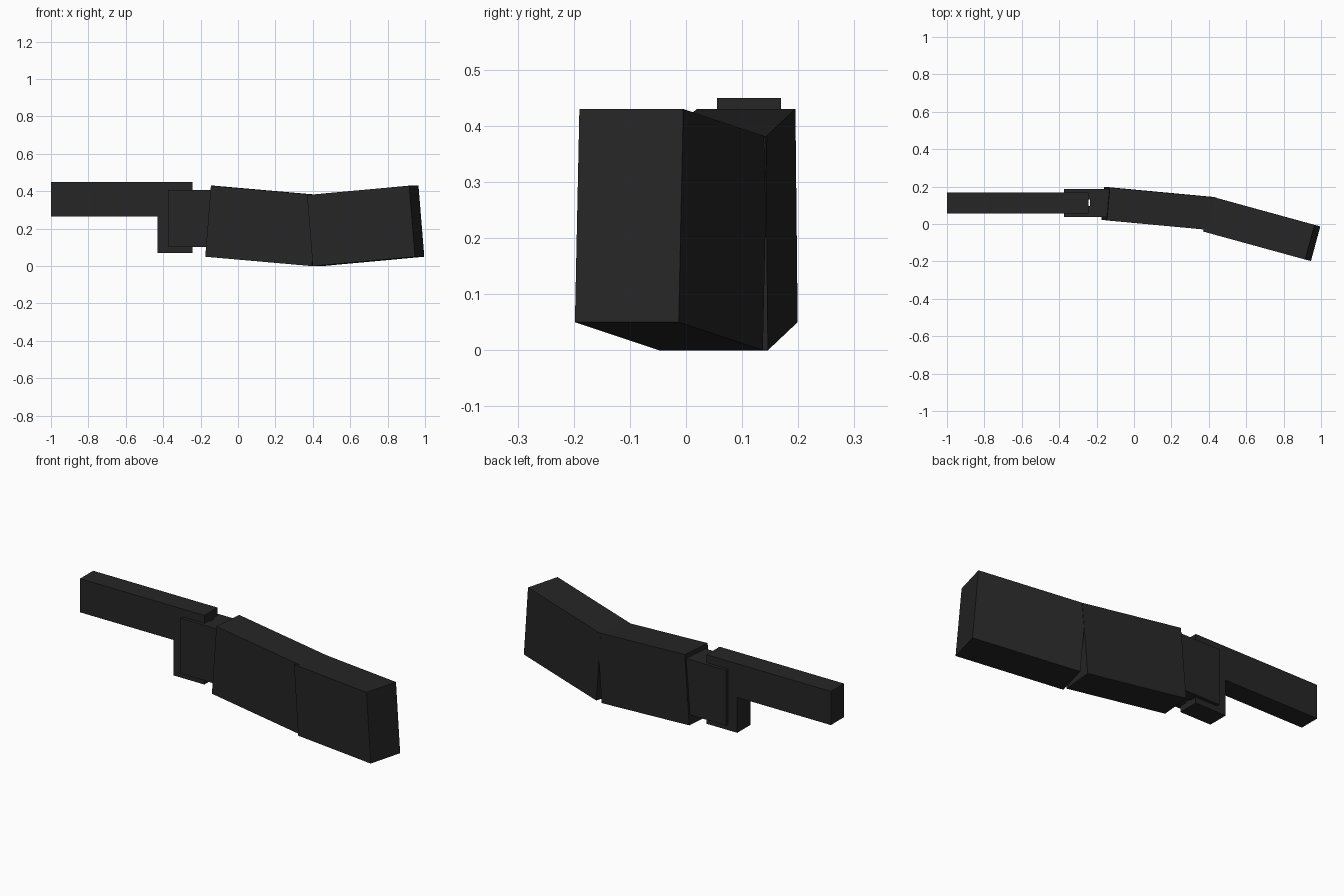
import bpy
import bmesh
from mathutils import Vector

if "Cube" in bpy.data.objects:
    bpy.data.objects.remove(bpy.data.objects["Cube"])

black = bpy.data.materials.new("matte_black")
black.diffuse_color = (0.019, 0.019, 0.019, 1.0)
black.use_nodes = True
black.node_tree.nodes["Principled BSDF"].inputs["Base Color"].default_value = black.diffuse_color


def prism(name, outline, sweep):
    """Extrude a planar outline along the sweep vector into a closed solid."""
    bm = bmesh.new()
    base = bm.faces.new([bm.verts.new(p) for p in outline])
    top = bmesh.ops.extrude_face_region(bm, geom=[base], use_keep_orig=True)
    moved = [g for g in top["geom"] if isinstance(g, bmesh.types.BMVert)]
    bmesh.ops.translate(bm, verts=moved, vec=sweep)
    bmesh.ops.recalc_face_normals(bm, faces=bm.faces)
    mesh = bpy.data.meshes.new(name)
    bm.to_mesh(mesh)
    bm.free()
    mesh.materials.append(black)
    obj = bpy.data.objects.new(name, mesh)
    bpy.context.collection.objects.link(obj)
    return obj


def tilted_box(name, corner, length, width, height):
    """Box from its lower front left corner and three edge vectors."""
    c, l, w = Vector(corner), Vector(length), Vector(width)
    return prism(name, [c, c + l, c + l + w, c + w], Vector(height))


# Long bar with a downward block at its inner end
bar = [(-1, 0.265), (-0.43, 0.265), (-0.43, 0.07),
       (-0.243, 0.07), (-0.243, 0.45), (-1, 0.45)]
prism("bar_with_block", [(x, 0.055, z) for x, z in bar], Vector((0, 0.114, 0)))

# Forked cuff that grips the block
fork = [(-0.375, 0.037), (-0.13, 0.037), (-0.13, 0.187), (-0.375, 0.187),
        (-0.375, 0.13), (-0.235, 0.13), (-0.235, 0.095), (-0.375, 0.095)]
prism("forked_cuff", [(x, y, 0.102) for x, y in fork], Vector((0, 0, 0.304)))

# Two tilted segments that meet in a bend
tilted_box("inner_segment", (-0.175, 0.023, 0.05),
           (0.57, -0.053, -0.05), (0.016, 0.176, 0), (0.03, -0.004, 0.38))
tilted_box("outer_segment", (0.40, -0.048, 0.0),
           (0.546, -0.15, 0.05), (0.05, 0.185, 0), (-0.031, 0.008, 0.38))
